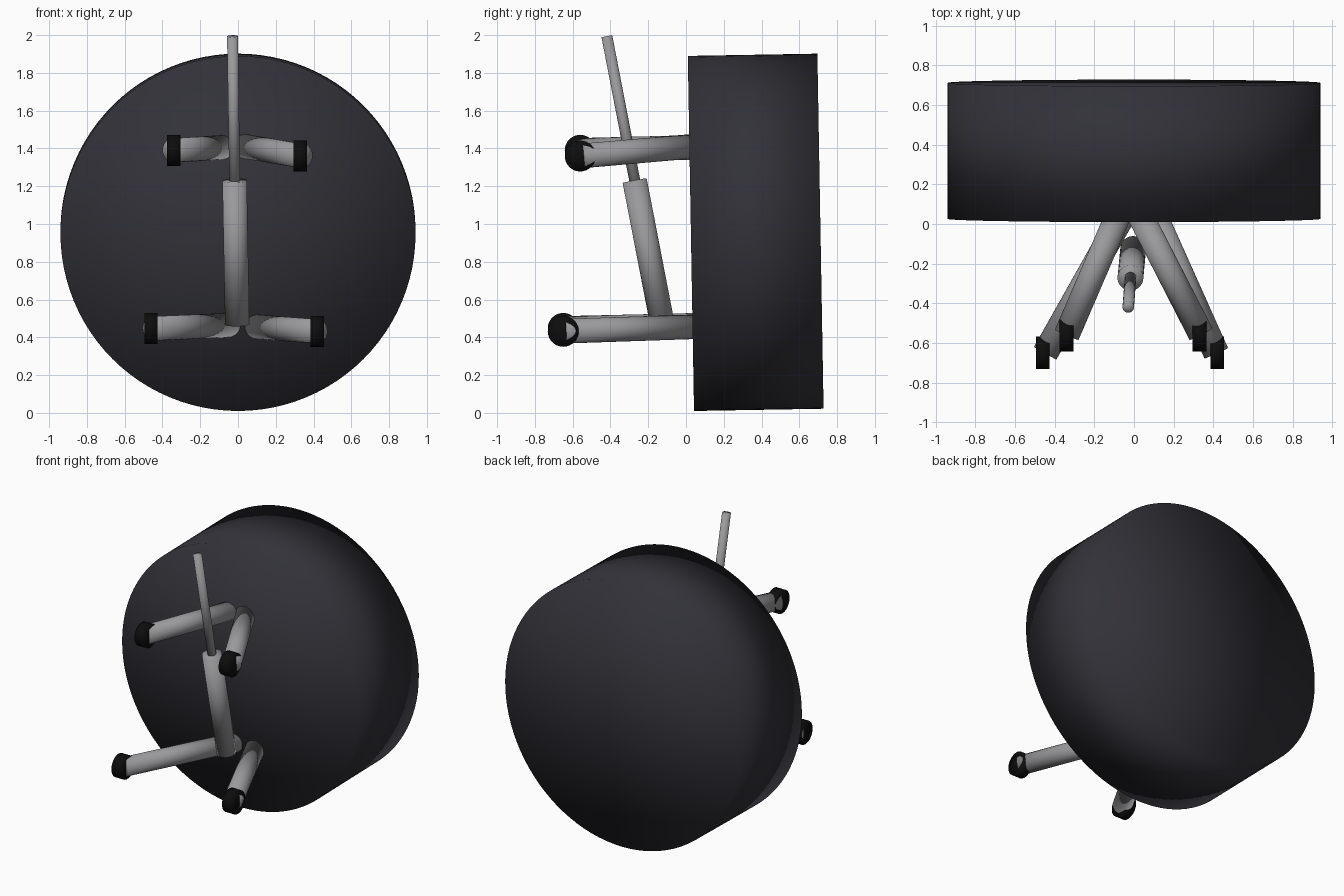
import bpy
from mathutils import Vector

cube = bpy.data.objects.get("Cube")
if cube:
    bpy.data.objects.remove(cube, do_unlink=True)


def material(name, colour):
    mat = bpy.data.materials.new(name)
    mat.use_nodes = True
    mat.diffuse_color = (*colour, 1)
    mat.node_tree.nodes["Principled BSDF"].inputs["Base Color"].default_value = (*colour, 1)
    return mat


charcoal = material("charcoal", (0.031, 0.031, 0.040))
steel = material("grey steel", (0.32, 0.32, 0.335))
rubber = material("black rubber", (0.004, 0.004, 0.004))


def rod(name, start, end, radius, mat, sides=32):
    """Softly shaded cylinder running between two points."""
    start, end = Vector(start), Vector(end)
    axis = end - start
    bpy.ops.mesh.primitive_cylinder_add(
        vertices=sides, radius=radius, depth=axis.length, end_fill_type='TRIFAN',
        location=(start + end) / 2, rotation=axis.to_track_quat('Z', 'Y').to_euler())
    obj = bpy.context.object
    obj.name = name
    obj.data.materials.append(mat)
    bpy.ops.object.shade_smooth()
    return obj


# Large drum, leaning very slightly forward at the top
rod("drum", (0, 0.026, 0.95), (0, 0.712, 0.962), 0.94, charcoal, 96)

# Splayed arms with a small roller across each tip: base, tip, roller centre
arms = {
    "upper_right": ((-0.09, 0.02, 1.405), (-0.34, -0.56, 1.39), (-0.34, -0.56, 1.39)),
    "upper_left": ((0.043, 0.02, 1.41), (0.338, -0.555, 1.36), (0.33, -0.56, 1.36)),
    "lower_right": ((-0.07, 0.02, 0.463), (-0.448, -0.652, 0.447), (-0.46, -0.65, 0.447)),
    "lower_left": ((0.114, 0.02, 0.455), (0.415, -0.652, 0.432), (0.42, -0.65, 0.432)),
}
for side, (base, tip, hub) in arms.items():
    base, tip, hub = Vector(base), Vector(tip), Vector(hub)
    rooted = base + (base - tip).normalized() * 0.05
    rod(side + "_arm", rooted, tip, 0.065, steel)
    half_width = Vector((0.035, 0, 0))
    rod(side + "_roller", hub - half_width, hub + half_width, 0.082, rubber)

# Leaning post: thick sleeve with a thin rod sliding out of it
rod("post_sleeve", (-0.004, -0.125, 0.47), (-0.018, -0.272, 1.23), 0.065, steel)
rod("post_rod", (-0.016, -0.25, 1.12), (-0.029, -0.419, 1.994), 0.029, steel)
